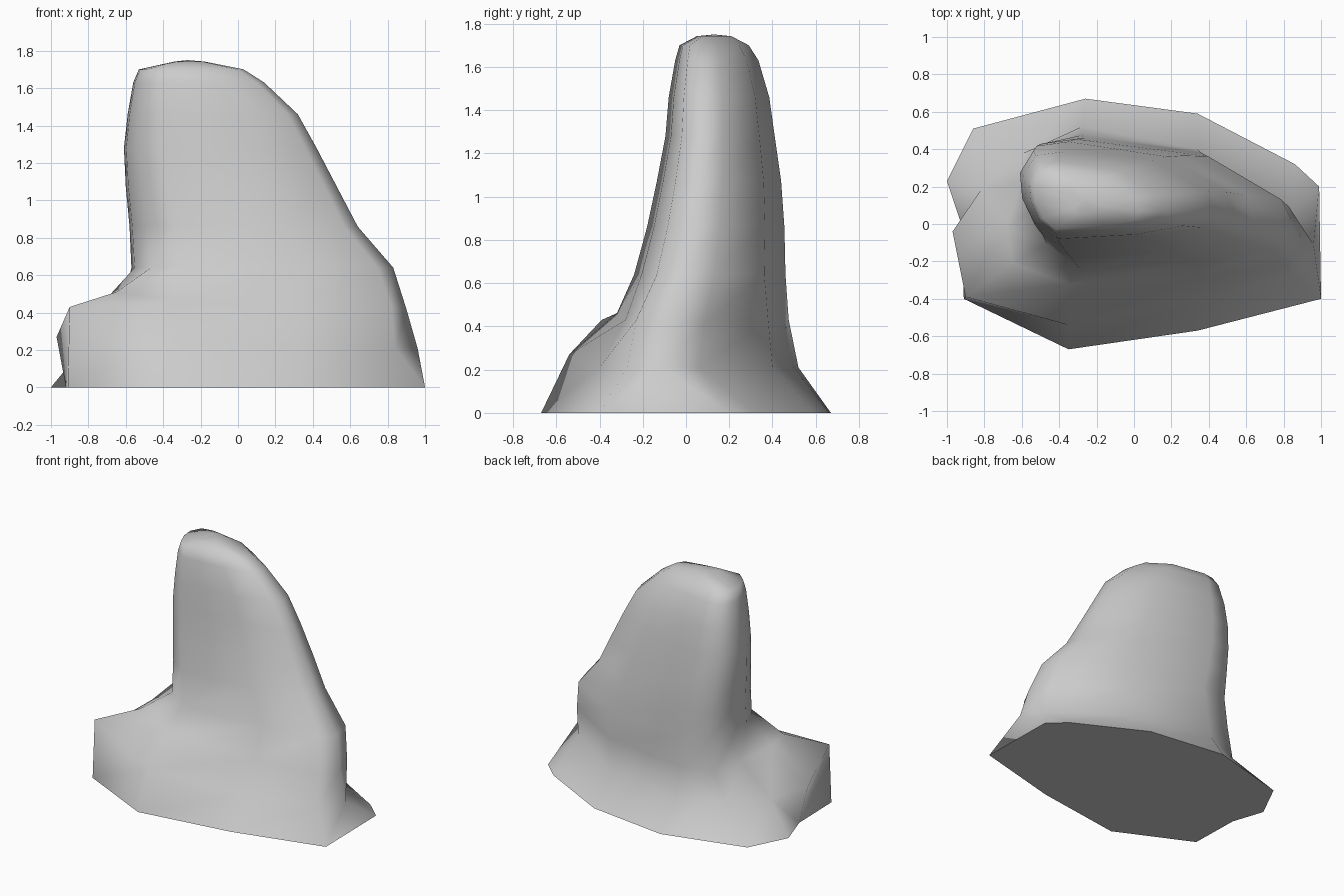
import bpy, bmesh, math

if "Cube" in bpy.data.objects:
    bpy.data.objects.remove(bpy.data.objects["Cube"])

# Ground outline, counterclockwise from the front-left corner
foot = [(-.91, -.40, 0), (-.35, -.67, 0), (.34, -.57, 0), (1, -.40, 0), (.99, .20, 0), (.86, .32, 0),
        (.34, .59, 0), (-.26, .67, 0), (-.86, .51, 0), (-1, .23, 0), (-.92, -.01, 0)]

# Flared skirt with the ledge at the front left
skirt = [(-.90, -.39, .43), (-.35, -.54, .27), (.34, -.40, .21), (.84, -.27, .21), (.96, -.11, .21),
         (.84, .06, .21), (.34, .40, .21), (-.28, .52, .21), (-.59, .38, .22), (-.82, .18, .22), (-.97, -.04, .27)]

# Inner edge of the ledge, where the spire starts
waist = [(-.65, -.21, .51), (-.35, -.32, .46), (.34, -.28, .43), (.82, -.23, .43), (.90, -.09, .42),
         (.83, .09, .42), (.36, .38, .43), (-.28, .475, .43), (-.52, .41, .43), (-.61, .22, .46), (-.68, -.03, .50)]

# Spire: one rounded cross-section fitted to a shrinking box (z, x0, x1, y0, y1)
section = [(.075, .19), (.2, 0), (.65, .05), (.94, .15), (1, .31), (.97, .53),
           (.69, .86), (.22, 1), (.07, .96), (0, .73), (.012, .46)]
boxes = [(.64, -.57, .83, -.24, .46), (.86, -.58, .64, -.18, .455), (1.07, -.60, .53, -.135, .44),
         (1.28, -.61, .42, -.095, .41), (1.46, -.59, .32, -.08, .385),
         (1.63, -.56, .14, -.05, .335), (1.70, -.53, .03, -.03, .29), (1.742, -.34, -.18, .05, .21)]
rings = [foot, skirt, waist]
for z, x0, x1, y0, y1 in boxes:
    rings.append([(x0 + u * (x1 - x0), y0 + v * (y1 - y0), z) for u, v in section])

# Skin the rings
bm = bmesh.new()
loops = [[bm.verts.new(p) for p in ring] for ring in rings]
n = len(section)
for a, b in zip(loops, loops[1:]):
    for i in range(n):
        j = (i + 1) % n
        if a is loops[0] and i == 9:
            # Folded hollow under the left end of the ledge
            bm.faces.new((a[i], a[j], b[i]))
            bm.faces.new((a[j], b[j], b[i]))
        else:
            bm.faces.new((a[i], a[j], b[j], b[i]))

# Close the underside and cap the summit
bm.faces.new(loops[0][::-1])
peak = bm.verts.new((-.27, .13, 1.75))
for i in range(n):
    bm.faces.new((loops[-1][i], loops[-1][(i + 1) % n], peak))
bmesh.ops.recalc_face_normals(bm, faces=bm.faces)

mesh = bpy.data.meshes.new("rock_spire")
bm.to_mesh(mesh)
bm.free()
rock = bpy.data.objects.new("rock_spire", mesh)
bpy.context.collection.objects.link(rock)

# Smooth stone with a crisp ground edge
bpy.context.view_layer.objects.active = rock
rock.select_set(True)
bpy.ops.object.shade_smooth_by_angle(angle=math.radians(75))
